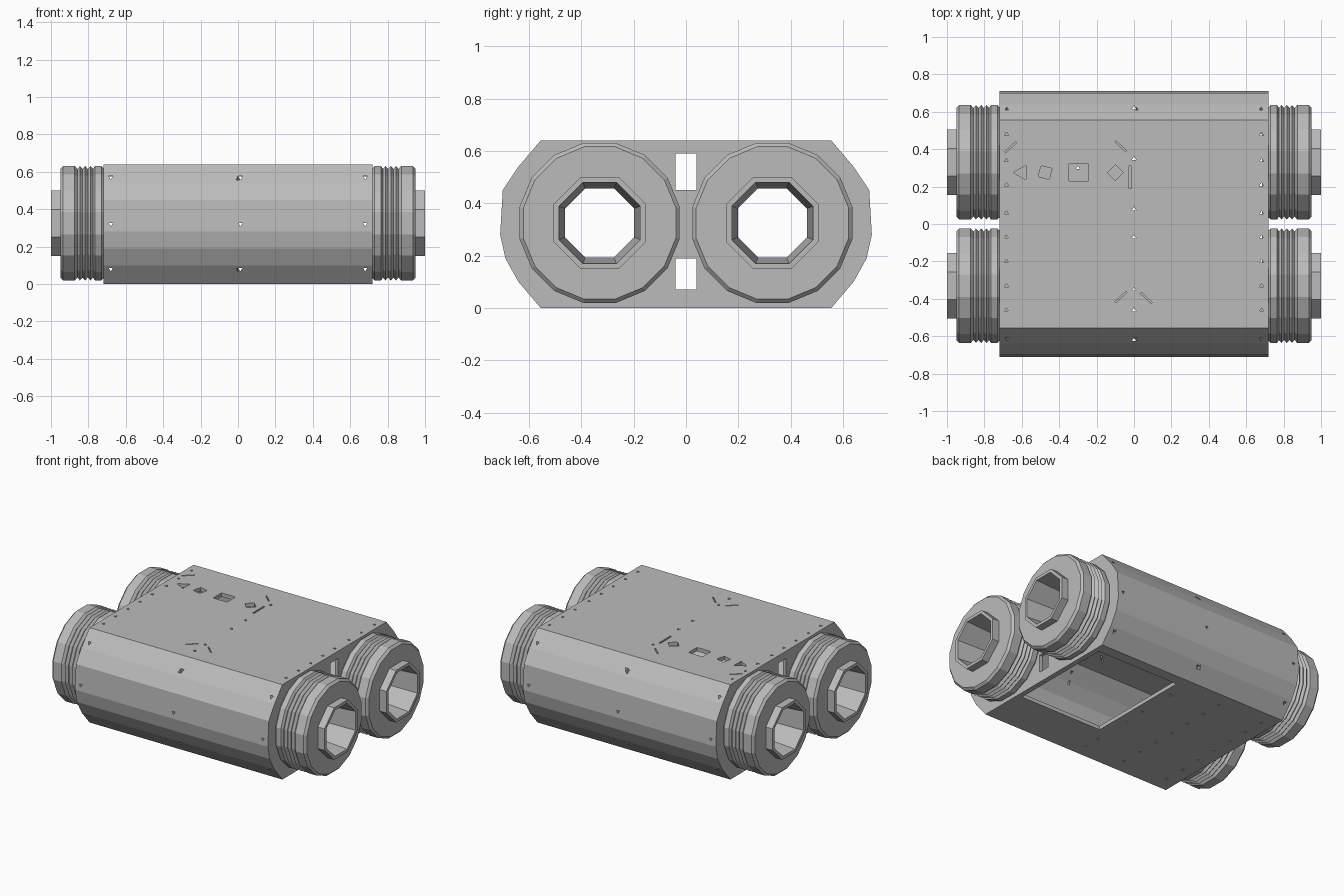
import bpy, bmesh, math
from mathutils import Matrix, Vector

if "Cube" in bpy.data.objects:
    bpy.data.objects.remove(bpy.data.objects["Cube"])

grey = bpy.data.materials.new("plain_grey")
grey.diffuse_color = (0.5, 0.5, 0.5, 1)
grey.use_nodes = True
grey.node_tree.nodes["Principled BSDF"].inputs["Base Color"].default_value = grey.diffuse_color
CZ = 0.325  # height of the bore axis


def finish(name, bm):
    bmesh.ops.recalc_face_normals(bm, faces=bm.faces)
    me = bpy.data.meshes.new(name)
    bm.to_mesh(me)
    bm.free()
    me.materials.append(grey)
    ob = bpy.data.objects.new(name, me)
    bpy.context.collection.objects.link(ob)
    return ob


def extrude_profile(name, pts, half):
    """Closed (y, z) outline extruded along x."""
    bm = bmesh.new()
    a = [bm.verts.new((-half, y, z)) for y, z in pts]
    b = [bm.verts.new((half, y, z)) for y, z in pts]
    bm.faces.new(a)
    bm.faces.new(b)
    for i in range(len(pts)):
        j = (i + 1) % len(pts)
        bm.faces.new((a[i], a[j], b[j], b[i]))
    return finish(name, bm)


def prism(bm, pos, axis, r, n, length, rot=0.0):
    """Regular n-sided prism centred on pos."""
    m = Matrix.Translation(pos) @ Vector((0, 0, 1)).rotation_difference(Vector(axis)).to_matrix().to_4x4()
    m = m @ Matrix.Rotation(rot, 4, 'Z')
    bmesh.ops.create_cone(bm, cap_ends=True, segments=n, radius1=r, radius2=r, depth=length, matrix=m)


def box(bm, pos, size, rot=0.0):
    m = Matrix.Translation(pos) @ Matrix.Rotation(rot, 4, 'Z') @ Matrix.Diagonal((*size, 1))
    bmesh.ops.create_cube(bm, size=1, matrix=m)


def lathe_x(name, profile, n, side, y, rot=0.0):
    """Closed (x, radius) section spun around an x-parallel axis."""
    bm = bmesh.new()
    rows = []
    for i in range(n):
        t = 2 * math.pi * i / n + rot
        rows.append([bm.verts.new((side * x, y + r * math.cos(t), CZ + r * math.sin(t))) for x, r in profile])
    k = len(profile)
    for i in range(n):
        p, q = rows[i], rows[(i + 1) % n]
        for j in range(k):
            bm.faces.new((p[j], p[(j + 1) % k], q[(j + 1) % k], q[j]))
    return finish(name, bm)


def cut(target, cutter):
    mod = target.modifiers.new("cut", 'BOOLEAN')
    mod.operation = 'DIFFERENCE'
    mod.solver = 'EXACT'
    mod.object = cutter
    bpy.context.view_layer.objects.active = target
    bpy.ops.object.modifier_apply(modifier=mod.name)
    bpy.data.objects.remove(cutter)


# Hollow housing with rounded sides
half_outline = [(0.555, 0.64), (0.64, 0.54), (0.70, 0.45), (0.71, 0.28), (0.69, 0.19), (0.64, 0.10), (0.555, 0.0)]
outline = half_outline + [(-y, z) for y, z in reversed(half_outline)]
housing = extrude_profile("housing", outline, 0.72)
inner = [(y * 0.965, 0.32 + (z - 0.32) * 0.92) for y, z in outline]
cut(housing, extrude_profile("cavity_cutter", inner, 0.697))

# Bores, end slots and the bottom hatch opening
bm = bmesh.new()
for y in (-0.33, 0.33):
    prism(bm, (0, y, CZ), (1, 0, 0), 0.16, 8, 1.6, math.pi / 8)
for z, h in ((0.13, 0.12), (0.52, 0.14)):
    box(bm, (0, 0, z), (1.6, 0.08, h))
box(bm, (0.375, 0.115, 0), (0.62, 0.73, 0.1))
cut(housing, finish("opening_cutter", bm))

# Small screw holes through top, bottom and sides
bm = bmesh.new()
for y in (-0.62, -0.46, -0.35, -0.07, 0.08, 0.35, 0.62):
    prism(bm, (0, y, 0.32), (0, 0, 1), 0.013, 3, 0.8)
for s in (-1, 1):
    for y in (-0.46, -0.33, -0.2, -0.07, 0.06, 0.21, 0.34, 0.48):
        prism(bm, (s * 0.682, y, 0.64), (0, 0, 1), 0.012, 3, 0.2)
for y in (-0.45, -0.3, -0.15, 0, 0.15, 0.3, 0.45):
    for x in (-0.64, -0.3):
        prism(bm, (x, y, 0), (0, 0, 1), 0.012, 3, 0.1)
cut(housing, finish("screw_hole_cutter", bm))
bm = bmesh.new()
for s in (-1, 1):
    for x in (-0.68, 0.013, 0.68):
        for z in (0.08, 0.32, 0.57):
            prism(bm, (x, s * 0.67, z), (0, 1, 0), 0.013, 3, 0.2)
cut(housing, finish("side_hole_cutter", bm))

# Button-shaped openings and slits in the top
bm = bmesh.new()
prism(bm, (-0.6, 0.275, 0.64), (0, 0, 1), 0.045, 3, 0.2, math.pi / 2)
box(bm, (-0.475, 0.275, 0.64), (0.06, 0.06, 0.2), -0.25)
box(bm, (-0.295, 0.275, 0.64), (0.105, 0.09, 0.2))
prism(bm, (-0.1, 0.275, 0.64), (0, 0, 1), 0.042, 4, 0.2)
box(bm, (-0.02, 0.25, 0.64), (0.012, 0.12, 0.2))
for x, y, a in ((-0.07, 0.415, -0.75), (-0.07, -0.39, 0.75), (0.065, -0.395, -0.75), (-0.66, 0.41, 0.75)):
    box(bm, (x, y, 0.64), (0.08, 0.008, 0.2), a)
cut(housing, finish("button_cutter", bm))

# Threaded end rings with tapered octagonal collars
ring = [(0.70, 0.172), (0.72, 0.172), (0.72, 0.302), (0.73, 0.312), (0.765, 0.312)]
for i in range(4):
    x = 0.775 + i * 0.028
    ring += [(x, 0.296), (x + 0.014, 0.312)]
ring += [(0.935, 0.312), (0.95, 0.297), (0.95, 0.172)]
ring = ring[1:]
collar = [(0.71, 0.143), (0.71, 0.17), (0.94, 0.19), (1.0, 0.19), (1.0, 0.168)]
for s, end in ((-1, "left"), (1, "right")):
    for y, place in ((-0.33, "front"), (0.33, "back")):
        lathe_x(f"{end}_{place}_ring", ring, 16, s, y, math.pi / 16)
        lathe_x(f"{end}_{place}_collar", collar, 8, s, y, math.pi / 8)
